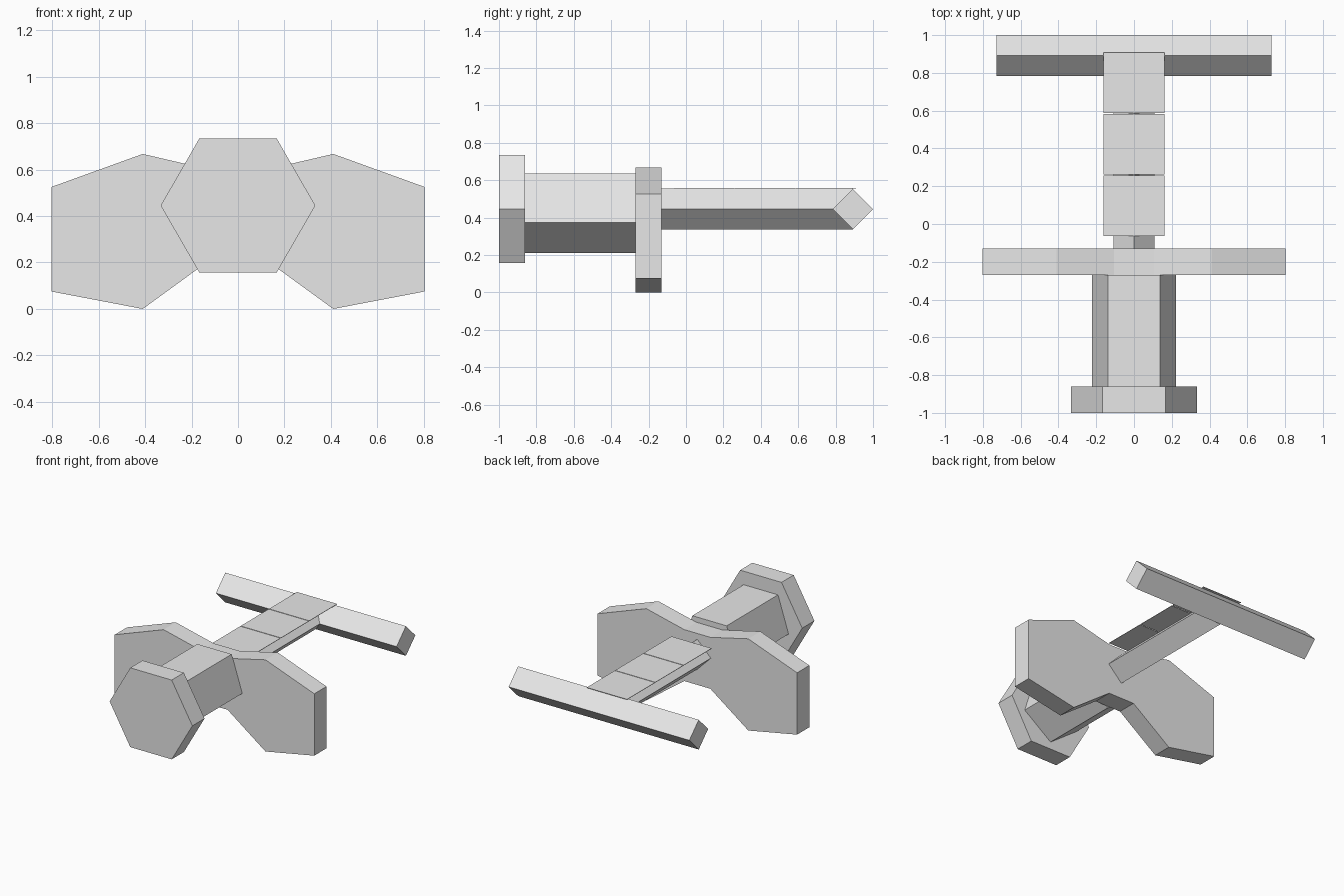
import bpy, bmesh, math
from mathutils import Vector

if "Cube" in bpy.data.objects:
    bpy.data.objects.remove(bpy.data.objects["Cube"])

AXIS_Z = 0.445  # height of the central axis

grey = bpy.data.materials.new("light grey")
grey.diffuse_color = (0.8, 0.8, 0.8, 1)
grey.use_nodes = True
grey.node_tree.nodes["Principled BSDF"].inputs["Base Color"].default_value = grey.diffuse_color


def prism(name, profile, start, end, along="y"):
    """Extrude a 2D profile along x or y, with flat faces and capped ends."""
    def place(a, b, t):
        return (a, t, b) if along == "y" else (t, a, b)
    bm = bmesh.new()
    face = bm.faces.new([bm.verts.new(place(a, b, start)) for a, b in profile])
    ext = bmesh.ops.extrude_face_region(bm, geom=[face], use_keep_orig=True)
    moved = [v for v in ext["geom"] if isinstance(v, bmesh.types.BMVert)]
    bmesh.ops.translate(bm, verts=moved, vec=Vector(place(0, 0, end - start)))
    bmesh.ops.recalc_face_normals(bm, faces=bm.faces)
    mesh = bpy.data.meshes.new(name)
    bm.to_mesh(mesh)
    bm.free()
    mesh.materials.append(grey)
    obj = bpy.data.objects.new(name, mesh)
    bpy.context.collection.objects.link(obj)
    return obj


def ngon(sides, radius, first_deg, ca=0.0, cb=AXIS_Z):
    angles = [math.radians(first_deg) + math.tau * i / sides for i in range(sides)]
    return [(ca + radius * math.cos(t), cb + radius * math.sin(t)) for t in angles]


# Hexagonal nose disc and five-sided body behind it
prism("nose_disc", ngon(6, 0.333, 0), -1.0, -0.86)
prism("body", ngon(5, 0.235, -90), -0.86, -0.27)

# Wing plate: right half of the outline, mirrored to the left
half = [(0.105, 0.222), (0.41, 0.0), (0.803, 0.075),
        (0.803, 0.525), (0.41, 0.667), (0.105, 0.596)]
prism("wing_plate", half + [(-x, z) for x, z in reversed(half)], -0.27, -0.13)

# Diamond tail boom and tail bar
prism("tail_boom", ngon(4, 0.109, 0), -0.14, 0.892)
prism("tail_bar", ngon(4, 0.108, 0, ca=0.892), -0.727, 0.727, along="x")

# Three thin deck plates lying on top of the boom
TOP = AXIS_Z + 0.109
for i in range(3):
    y = -0.064 + 0.326 * i
    prism(f"deck_plate_{i + 1}",
          [(-0.162, TOP), (0.162, TOP), (0.162, TOP + 0.003), (-0.162, TOP + 0.003)],
          y, y + 0.321)
